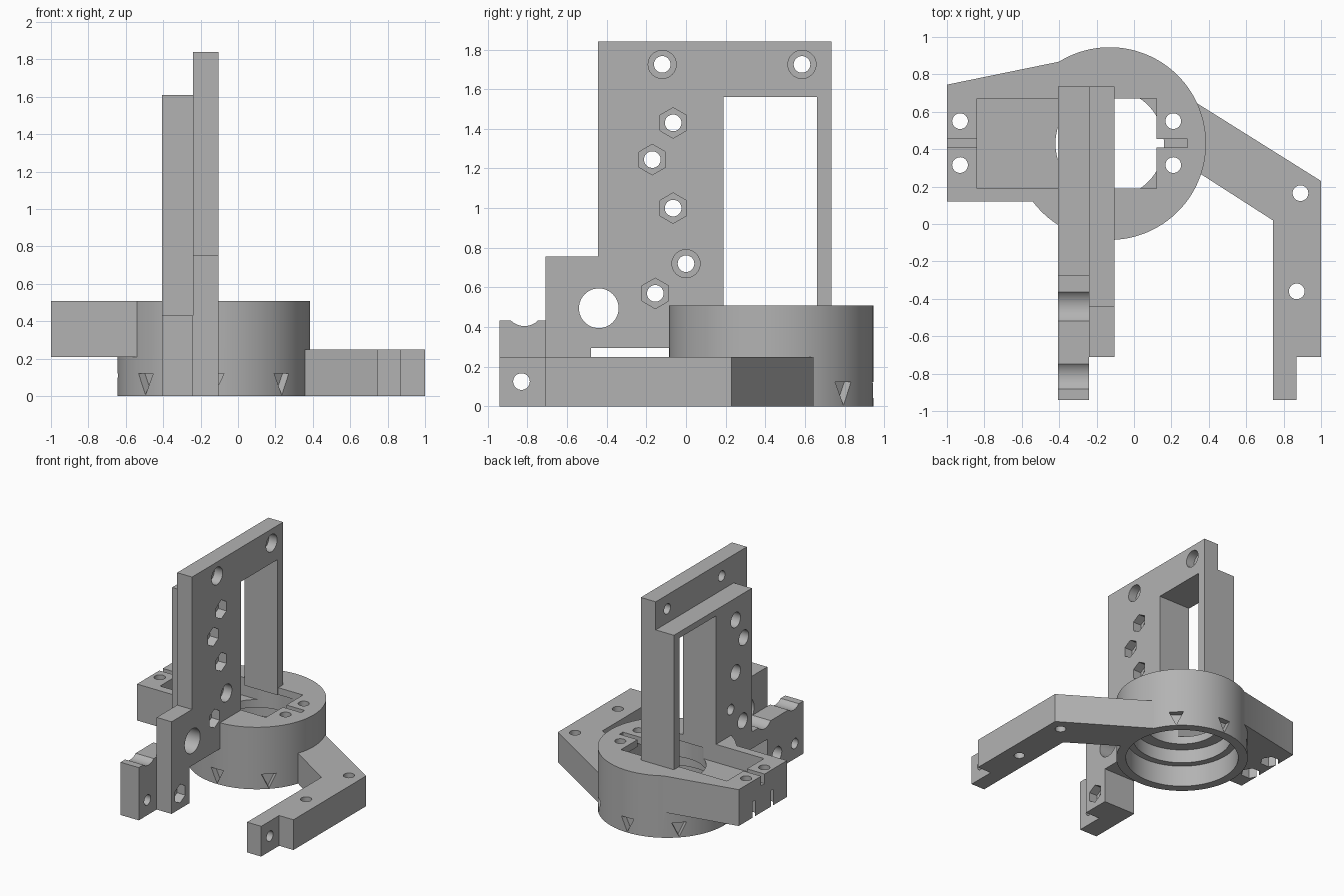
import bpy, bmesh
from math import sin, cos, pi, radians
from mathutils import Matrix, Vector

if "Cube" in bpy.data.objects:
    bpy.data.objects.remove(bpy.data.objects["Cube"])

grey = bpy.data.materials.new("plain_grey")
grey.use_nodes = True
grey.diffuse_color = (0.45, 0.45, 0.45, 1)
grey.node_tree.nodes["Principled BSDF"].inputs["Base Color"].default_value = (0.45, 0.45, 0.45, 1)


def prism(name, pts, axis, lo, hi):
    """Extrude a profile: (x, y) points along z, or (y, z) points along x."""
    place = (lambda p, h: (h, p[0], p[1])) if axis == "x" else (lambda p, h: (p[0], p[1], h))
    bm = bmesh.new()
    face = bm.faces.new([bm.verts.new(place(p, lo)) for p in pts])
    ext = bmesh.ops.extrude_face_region(bm, geom=[face])
    verts = [v for v in ext["geom"] if isinstance(v, bmesh.types.BMVert)]
    shift = Vector(place((0, 0), hi - lo))
    bmesh.ops.translate(bm, verts=verts, vec=shift)
    bmesh.ops.recalc_face_normals(bm, faces=bm.faces)
    mesh = bpy.data.meshes.new(name)
    bm.to_mesh(mesh)
    bm.free()
    mesh.materials.append(grey)
    obj = bpy.data.objects.new(name, mesh)
    bpy.context.collection.objects.link(obj)
    return obj


def circle(a, b, r, n=32):
    return [(a + r * sin(2 * pi * i / n), b + r * cos(2 * pi * i / n)) for i in range(n)]


def rect(a0, a1, b0, b1):
    return [(a0, b0), (a1, b0), (a1, b1), (a0, b1)]


def combine(obj, tool, op="DIFFERENCE"):
    mod = obj.modifiers.new("cut", "BOOLEAN")
    mod.operation, mod.solver, mod.object = op, "EXACT", tool
    bpy.context.view_layer.update()
    bpy.context.view_layer.objects.active = obj
    bpy.ops.object.modifier_apply(modifier=mod.name)
    bpy.data.objects.remove(tool)


def cut(obj, pts, axis, lo, hi):
    combine(obj, prism("cutter", pts, axis, lo, hi))


CX, CY, R = -0.13, 0.43, 0.515
HOLE = 0.042

# Round housing with its side slab
housing = prism("round_housing", circle(CX, CY, R, 128), "z", 0, 0.508)
slab = prism("side_slab", [(-1, .12), (-.54, .12), (-.3, .3), (-.3, .7), (-.4, .868), (-1, .745)],
             "z", 0.21, 0.508)
combine(housing, slab, "UNION")

# Stepped bore from below and rectangular pocket from above
for r, lo, hi in [(0.44, -0.1, 0.18), (0.385, 0.1, 0.295), (0.29, 0.2, 0.45)]:
    cut(housing, circle(CX, CY, r, 96), "z", lo, hi)
cut(housing, rect(-0.84, 0.12, 0.19, 0.67), "z", 0.36, 0.7)

# Wire slots and screw holes beside the pocket
cut(housing, rect(-1.1, -0.8, 0.41, 0.455), "z", 0.43, 0.7)
cut(housing, rect(0.08, 0.285, 0.41, 0.455), "z", 0.43, 0.7)
for y in (0.315, 0.55):
    for x in (-0.93, 0.21):
        cut(housing, circle(x, y, HOLE), "z", -0.1, 0.7)
    hexagon = [(-0.93 + 0.078 * cos(i * pi / 3), y + 0.078 * sin(i * pi / 3)) for i in range(6)]
    cut(housing, hexagon, "z", 0.1, 0.34)

# Triangular notches around the lower rim
for i in range(8):
    tool = prism("notch", [(-0.056, 0.122), (0.056, 0.122), (0, 0.005)], "x", R - 0.05, R + 0.1)
    tool.data.transform(Matrix.Translation((CX, CY, 0)) @ Matrix.Rotation(radians(45 * i), 4, "Z"))
    combine(housing, tool)

# Bent side arm
arm = prism("side_arm", [(.33, .65), (1, .23), (1, -.71), (.87, -.71), (.87, -.942),
                         (.742, -.942), (.742, .02), (.34, .278)], "z", 0, 0.248)
for x, y in [(0.89, 0.165), (0.87, -0.36)]:
    cut(arm, circle(x, y, HOLE), "z", -0.1, 0.4)
cut(arm, circle(-0.83, 0.125, HOLE), "x", 0.6, 1.1)

# Upright plate: tall outer layer and thicker inner layer
outer = prism("upright_outer_layer",
              [(-.71, 0), (-.48, 0), (-.48, .295), (.01, .295), (.01, .45), (.735, .45),
               (.735, 1.84), (-.445, 1.84), (-.445, .755), (-.71, .755)], "x", -0.24, -0.105)
inner = prism("upright_inner_layer",
              [(-.942, 0), (-.48, 0), (-.48, .295), (.01, .295), (.01, .45), (.735, .45),
               (.735, 1.61), (-.275, 1.61), (-.275, .432), (-.942, .432)], "x", -0.405, -0.24)

hex_spots = [(-.065, 1.43), (-.17, 1.245), (-.065, 1.0), (-.155, .57), (-.6, .125)]
round_spots = [(-.12, 1.725), (.585, 1.725), (0, .72)]
for layer in (outer, inner):
    cut(layer, rect(0.19, 0.66, 0.3, 1.56), "x", -0.6, 0.1)
    cut(layer, circle(-0.44, 0.495, 0.1, 64), "x", -0.6, 0.1)
    for y, z in hex_spots + round_spots:
        if layer is outer or z < 1.6:
            cut(layer, circle(y, z, HOLE), "x", -0.6, 0.1)

# Nut pockets and counterbores
for y, z in hex_spots:
    cut(outer, circle(y, z, 0.077, 6), "x", -0.18, 0.1)
    cut(inner, circle(y, z, 0.062), "x", -0.6, -0.33)
for y, z in round_spots:
    cut(outer, circle(y, z, 0.071), "x", -0.18, 0.1)

# Cable saddle and pin hole at the front foot
cut(inner, circle(-0.815, 0.502, 0.097, 64), "x", -0.6, 0)
cut(inner, circle(-0.83, 0.125, HOLE), "x", -0.6, 0)

# Smooth the curved walls, keep edges sharp
bpy.ops.object.select_all(action="DESELECT")
for obj in (housing, arm, outer, inner):
    obj.select_set(True)
bpy.context.view_layer.objects.active = housing
bpy.ops.object.shade_smooth_by_angle(angle=radians(30))
